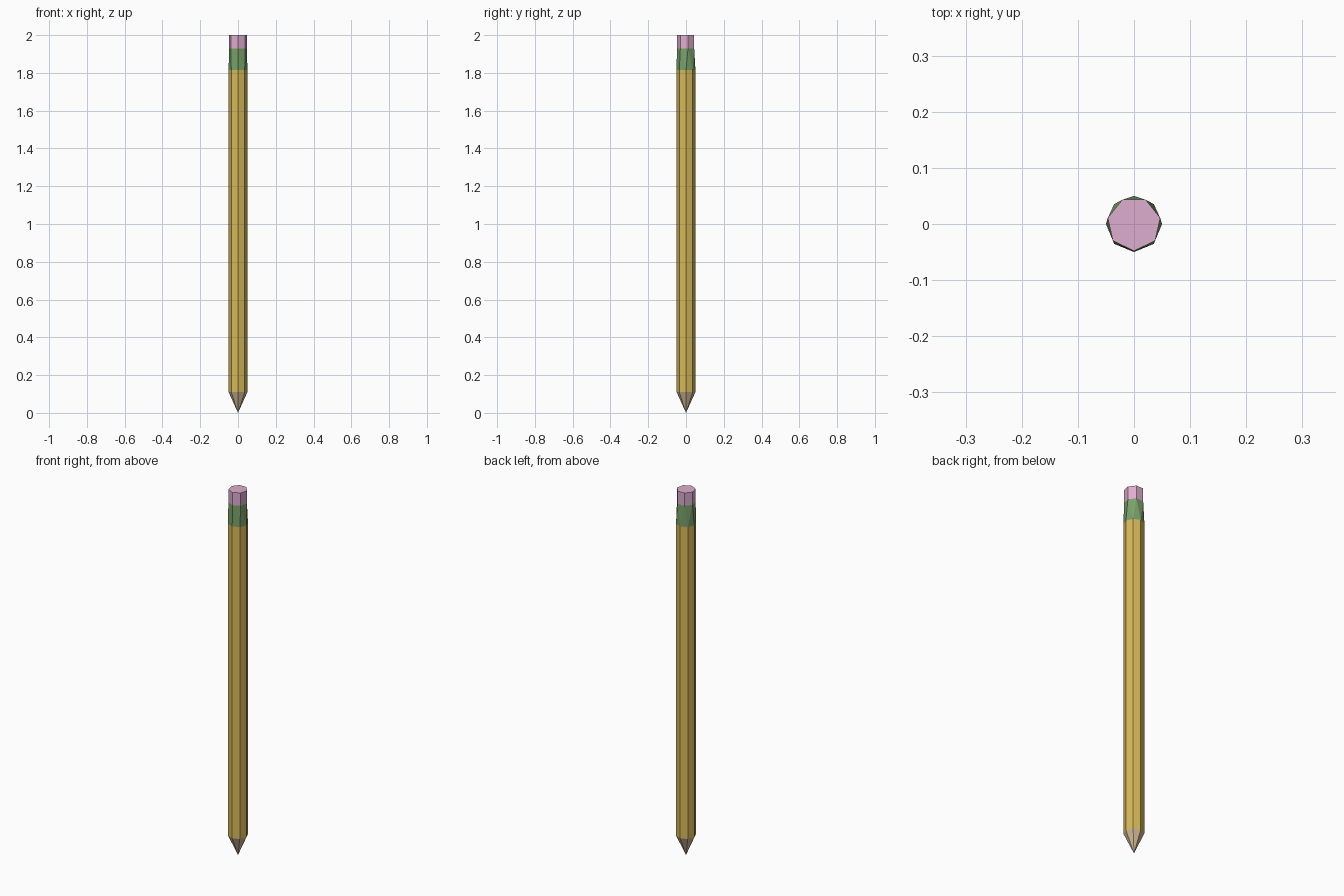
import bpy, bmesh, math

if "Cube" in bpy.data.objects:
    bpy.data.objects.remove(bpy.data.objects["Cube"])


def material(name, rgb):
    m = bpy.data.materials.new(name)
    m.diffuse_color = (*rgb, 1)
    m.use_nodes = True
    m.node_tree.nodes["Principled BSDF"].inputs["Base Color"].default_value = m.diffuse_color
    return m


yellow = material("yellow_paint", (0.67, 0.48, 0.10))
green = material("green_band", (0.19, 0.35, 0.14))
pink = material("pink_rubber", (0.73, 0.42, 0.62))
tan = material("bare_wood", (0.62, 0.47, 0.30))


def ring(n, r, z):
    """Regular polygon with one corner pointing to the front."""
    return [(r * math.sin(2 * math.pi * i / n), -r * math.cos(2 * math.pi * i / n), z)
            for i in range(n)]


def hull(name, points, mat):
    """Convex faceted solid around the given rings."""
    bm = bmesh.new()
    for p in points:
        bm.verts.new(p)
    bmesh.ops.convex_hull(bm, input=bm.verts[:])
    bmesh.ops.dissolve_limit(bm, angle_limit=0.01, verts=bm.verts[:], edges=bm.edges[:])
    bmesh.ops.recalc_face_normals(bm, faces=bm.faces[:])
    mesh = bpy.data.meshes.new(name)
    bm.to_mesh(mesh)
    bm.free()
    mesh.materials.append(mat)
    ob = bpy.data.objects.new(name, mesh)
    bpy.context.collection.objects.link(ob)
    return ob


# sharpened point, eight-sided shaft, band blending 8 to 7 sides, seven-sided eraser
hull("sharpened_tip", [(0, 0, 0)] + ring(8, 0.05, 0.11), tan)
hull("shaft", ring(8, 0.05, 0.11) + ring(8, 0.05, 1.815), yellow)
hull("band", ring(8, 0.05, 1.815) + ring(7, 0.048, 1.93), green)
hull("eraser", ring(7, 0.048, 1.93) + ring(7, 0.048, 2.0), pink)
